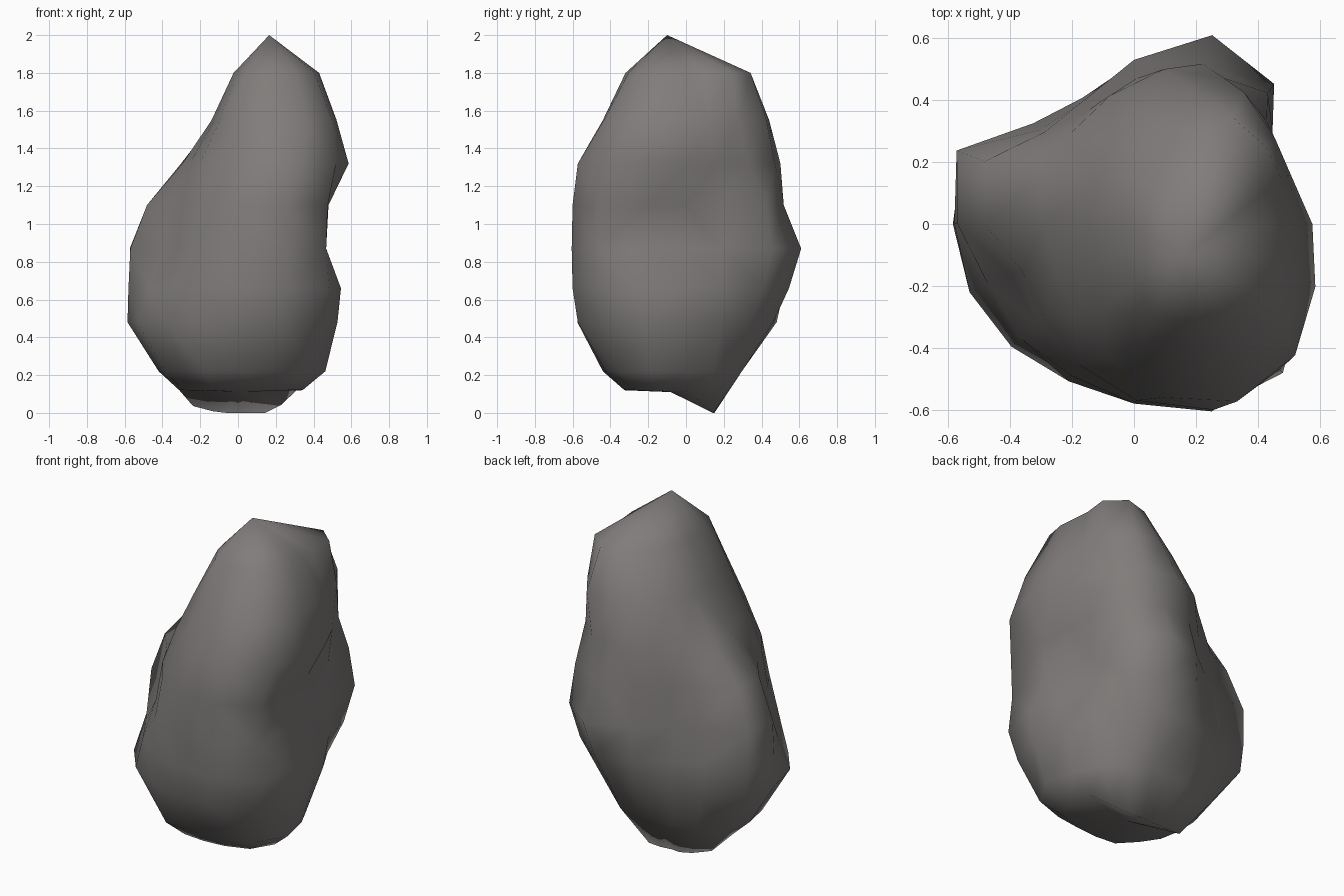
import bpy, bmesh, math

if "Cube" in bpy.data.objects:
    bpy.data.objects.remove(bpy.data.objects["Cube"])

# Horizontal sections of the boulder: height, then 16 radii counter-clockwise from +x
SECTIONS = [
    (.22, .42, .38, .36, .32, .29, .31, .33, .40, .42, .42, .42, .46, .44, .46, .51, .50),
    (.48, .50, .47, .49, .50, .48, .44, .46, .60, .585, .575, .56, .55, .575, .62, .63, .57),
    (.66, .525, .50, .58, .59, .52, .44, .46, .62, .58, .51, .52, .55, .58, .65, .68, .59),
    (.87, .45, .48, .64, .66, .53, .43, .43, .62, .57, .43, .45, .53, .58, .655, .66, .505),
    (1.10, .45, .49, .60, .56, .47, .40, .42, .53, .49, .40, .42, .49, .57, .65, .66, .51),
    (1.32, .48, .44, .47, .51, .50, .45, .42, .43, .39, .38, .42, .47, .56, .62, .60, .53),
    (1.55, .34, .33, .39, .46, .44, .39, .36, .33, .32, .33, .39, .43, .44, .47, .45, .37),
    (1.80, .24, .25, .35, .37, .30, .25, .22, .21, .20, .22, .26, .32, .32, .33, .32, .27),
]
N = 16


def lean(z):
    """The upper half leans towards +x."""
    return min(.18, max(0, (z - 1.08) * .4))


bm = bmesh.new()
rings = []

# Underside ring: shallow at the front, dropping to a foot at the back
base = []
for i, r in enumerate(SECTIONS[0][1:]):
    a = i * math.tau / N
    s = r * (.74 - .25 * max(0, math.sin(a)))
    x, y = s * math.cos(a), s * math.sin(a)
    base.append(bm.verts.new((x, y, max(0, .12 - .85 * max(0, y)))))
rings.append(base)

# Body rings
for z, *radii in SECTIONS:
    rings.append([bm.verts.new((lean(z) + r * math.cos(i * math.tau / N),
                                r * math.sin(i * math.tau / N), z))
                  for i, r in enumerate(radii)])

# Skin between rings
for lo, hi in zip(rings, rings[1:]):
    for i in range(N):
        j = (i + 1) % N
        bm.faces.new((lo[i], lo[j], hi[j], hi[i]))

# Peak and foot caps
peak = bm.verts.new((.165, -.10, 2.0))
foot = bm.verts.new((0, -.08, .11))
for i in range(N):
    j = (i + 1) % N
    bm.faces.new((rings[-1][i], rings[-1][j], peak))
    bm.faces.new((rings[0][j], rings[0][i], foot))

bmesh.ops.triangulate(bm, faces=bm.faces[:])
bmesh.ops.recalc_face_normals(bm, faces=bm.faces[:])
for f in bm.faces:
    f.smooth = True

mesh = bpy.data.meshes.new("boulder")
bm.to_mesh(mesh)
bm.free()

# Single stone colour
stone = bpy.data.materials.new("warm grey stone")
stone.diffuse_color = (.215, .203, .198, 1)
stone.use_nodes = True
stone.node_tree.nodes["Principled BSDF"].inputs["Base Color"].default_value = stone.diffuse_color
mesh.materials.append(stone)

boulder = bpy.data.objects.new("boulder", mesh)
bpy.context.collection.objects.link(boulder)
